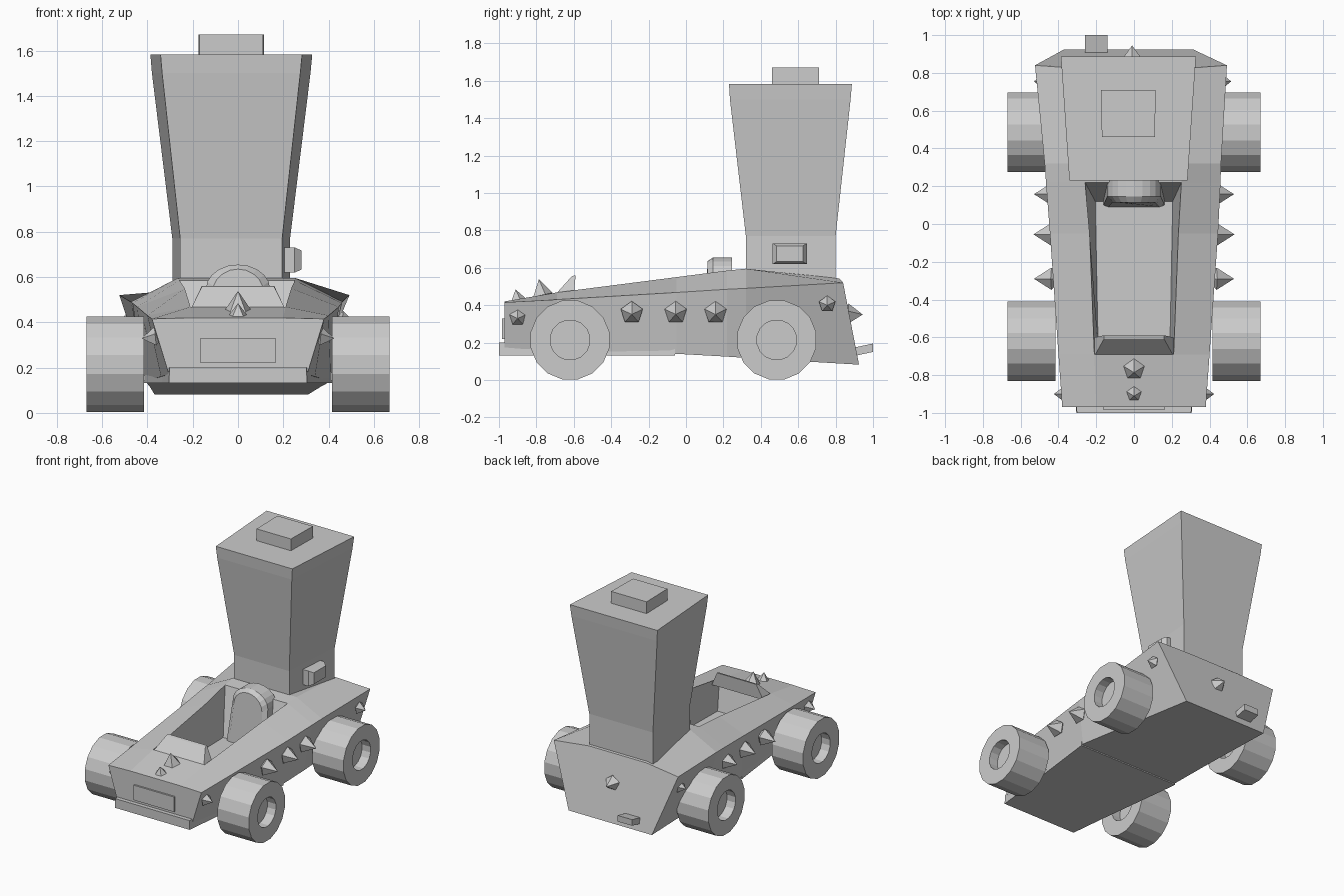
import bpy, bmesh
from math import pi, sin, cos
from mathutils import Vector

if "Cube" in bpy.data.objects:
    bpy.data.objects.remove(bpy.data.objects["Cube"])


def mesh(name, verts, faces):
    me = bpy.data.meshes.new(name)
    me.from_pydata(verts, [], faces)
    bm = bmesh.new()
    bm.from_mesh(me)
    bmesh.ops.recalc_face_normals(bm, faces=bm.faces)
    bm.to_mesh(me)
    bm.free()
    ob = bpy.data.objects.new(name, me)
    bpy.context.collection.objects.link(ob)
    return ob


def loft(name, rings, closed=False):
    """Skin equal-sized rings; cap the ends, or join last ring to first."""
    n, m = len(rings[0]), len(rings)
    verts = [v for r in rings for v in r]
    faces = [(i * n + j, i * n + (j + 1) % n,
              (i + 1) % m * n + (j + 1) % n, (i + 1) % m * n + j)
             for i in range(m if closed else m - 1) for j in range(n)]
    if not closed:
        faces += [tuple(range(n)), tuple(range((m - 1) * n, m * n))]
    return mesh(name, verts, faces)


def rect_z(x0, x1, y0, y1, z, flare=0.0):
    """Horizontal quad; flare widens its rear edge."""
    return [(x0, y0, z), (x1, y0, z), (x1 + flare, y1, z), (x0 - flare, y1, z)]


def spike(name, pos, direction, radius, length):
    d = Vector(direction).normalized()
    q = d.to_track_quat('Z', 'Y')
    p = Vector(pos)
    ring = [p + q @ Vector((radius * cos(2 * pi * k / 5 + pi / 2),
                            radius * sin(2 * pi * k / 5 + pi / 2), 0)) for k in range(5)]
    verts = ring + [p + d * length, p - d * length * 0.6]
    faces = [(k, (k + 1) % 5, t) for k in range(5) for t in (5, 6)]
    return mesh(name, verts, faces)


# Body stations: y, outer x, z, ridge x, z, bottom y, x, z, sideways shift
stations = [
    (-0.97, 0.38, 0.415, 0.20, 0.42, -0.97, 0.305, 0.17, 0),
    (-0.69, 0.40, 0.43, 0.21, 0.468, -0.69, 0.34, 0.16, 0),
    (-0.05, 0.445, 0.468, 0.235, 0.55, -0.05, 0.41, 0.14, 0),
    (0.22, 0.462, 0.485, 0.255, 0.585, 0.22, 0.39, 0.125, -0.004),
    (0.32, 0.467, 0.49, 0.26, 0.595, 0.32, 0.38, 0.118, -0.006),
    (0.84, 0.508, 0.52, 0.235, 0.543, 0.925, 0.34, 0.082, -0.016),
]
verts = []
for y, xo, zo, xi, zi, yb, xb, zb, s in stations:
    verts += [(-xb + 1.8 * s, yb, zb), (-xo + s, y, zo), (-xi + s, y - 0.02 * (y > 0.8), zi),
              (xi + s, y - 0.02 * (y > 0.8), zi), (xo + s, y, zo), (xb + 1.8 * s, yb, zb)]
faces = [(0, 1, 2, 3, 4, 5), (30, 31, 32, 33, 34, 35)]
for i in range(5):
    for j in range(6):
        if not (j == 2 and i in (1, 2)):          # cockpit opening
            a, b = i * 6, (i + 1) * 6
            k = (j + 1) % 6
            faces.append((a + j, a + k, b + k, b + j))
# Cockpit walls and floor
f = len(verts)
verts += [(-0.19, -0.64, 0.25), (0.19, -0.64, 0.25), (0.205, 0.12, 0.25), (-0.205, 0.12, 0.25)]
faces += [(f, f + 1, f + 2, f + 3), (8, 9, f + 1, f), (20, 21, f + 2, f + 3),
          (8, 14, 20, f + 3, f), (9, 15, 21, f + 2, f + 1)]
mesh("body", verts, faces)

# Lower front plate and bumper
plate = [(-0.305, -1), (0.305, -1), (0.335, -0.72), (0.415, -0.06), (-0.415, -0.06), (-0.335, -0.72)]
loft("lower_plate", [[(x, y, 0.132) for x, y in plate],
                     [(x * 0.99, y, 0.2 if y < -0.1 else 0.18) for x, y in plate]])

# Front number panel
loft("front_panel", [[(x, y, z) for x, z in ((-0.165, 0.22), (0.165, 0.22), (0.165, 0.33), (-0.165, 0.33))]
                     for y in (-0.96, -0.983)])

# Flared tower and its cap
loft("tower", [rect_z(-0.255, 0.195, 0.32, 0.80, 0.53, 0.035),
               rect_z(-0.255, 0.195, 0.32, 0.80, 0.77, 0.035),
               rect_z(-0.335, 0.275, 0.235, 0.88, 1.50, 0.045),
               rect_z(-0.342, 0.283, 0.23, 0.887, 1.583, 0.045)])
loft("tower_cap", [rect_z(-0.17, 0.11, 0.46, 0.71, z, 0.005) for z in (1.57, 1.67)])

# Side box on the tower
loft("side_box", [[(x, y, z) for y, z in ((0.555 - a, 0.675 - b), (0.555 + a, 0.675 - b),
                                         (0.555 + a, 0.675 + b), (0.555 - a, 0.675 + b))]
                  for x, a, b in ((0.19, 0.092, 0.056), (0.25, 0.092, 0.056), (0.28, 0.07, 0.042))])

# Tail pipe
loft("tail_pipe", [[(x, y, z + dz) for x, z in ((-0.26, 0.14), (-0.14, 0.14), (-0.14, 0.185), (-0.26, 0.185))]
                   for y, dz in ((0.86, -0.02), (1.0, 0.01))])

# Windscreen wedge
loft("windscreen", [[(-xb, -0.70, 0.455), (-xb, -0.60, 0.455), (-xt, -0.59, 0.56), (-xt, -0.61, 0.555)]
                    for xb, xt in ((0.21, 0.16), (-0.21, -0.16))])


# Arched seat back
def arch(y_low, y_high, r, top):
    pts = [(-r - 0.02, y_low, 0.25)]
    pts += [(-r * cos(pi * k / 10), y_high, top - 0.11 + 0.11 * sin(pi * k / 10)) for k in range(11)]
    return pts + [(r + 0.02, y_low, 0.25)]


loft("seat_back", [arch(0.09, 0.115, 0.115, 0.635), arch(0.10, 0.145, 0.142, 0.655),
                   arch(0.20, 0.245, 0.142, 0.655)])

# Wheels with recessed hubs, 16 sides
for side, sx in (("right", 1), ("left", -1)):
    for end, cy in (("front", -0.62), ("rear", 0.485)):
        prof = [(0.415, 0.215), (0.67, 0.215), (0.67, 0.107), (0.60, 0.107), (0.485, 0.107), (0.415, 0.107)]
        rings = [[(sx * x, cy + r * cos(2 * pi * (k + .5) / 16), 0.214 + r * sin(2 * pi * (k + .5) / 16))
                  for k in range(16)] for x, r in prof]
        loft(f"{end}_{side}_wheel", rings, closed=True)
        loft(f"{end}_{side}_hub", [rings[3], rings[4]])

# Spikes along both sides
for side, sx in (("right", 1), ("left", -1)):
    for n, (y, z, x, r, l) in enumerate(((-0.9, 0.335, 0.365, 0.046, 0.06), (-0.29, 0.36, 0.435, 0.062, 0.095),
                                        (-0.055, 0.36, 0.438, 0.062, 0.095), (0.158, 0.36, 0.435, 0.062, 0.095),
                                        (0.755, 0.405, 0.46 if sx > 0 else 0.475, 0.046, 0.055))):
        spike(f"{side}_spike_{n}", (sx * x, y, z), (sx, 0, -0.1), r, l)
# Hood and rear spikes
spike("hood_spike_rear", (0, -0.77, 0.455), (0, -0.2, 1), 0.058, 0.085)
spike("hood_spike_front", (0, -0.9, 0.43), (0, -0.2, 1), 0.042, 0.055)
spike("rear_spike", (-0.01, 0.87, 0.35), (0, 1, 0), 0.058, 0.075)
